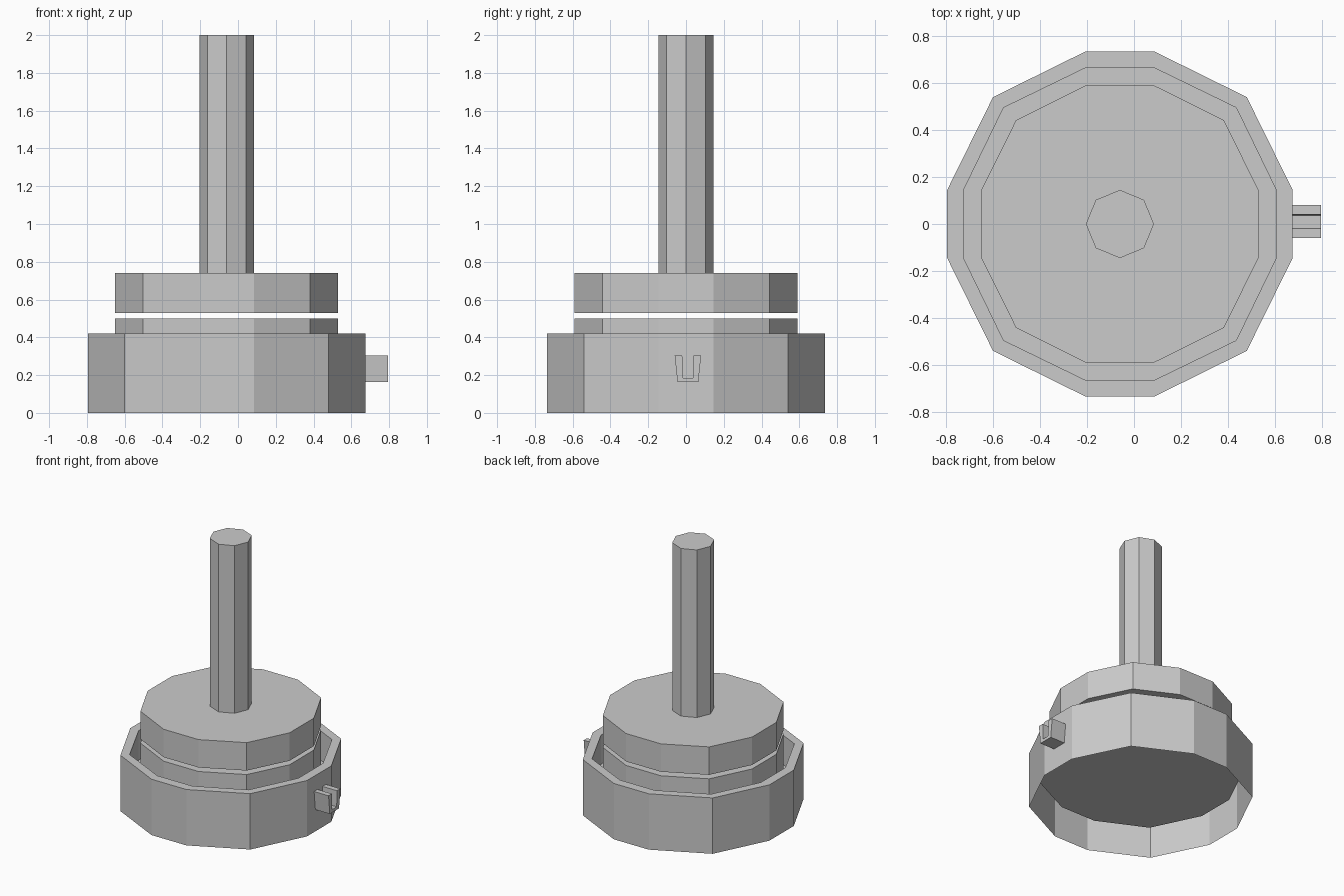
import bpy
import bmesh
import math

cube = bpy.data.objects.get("Cube")
if cube:
    bpy.data.objects.remove(cube, do_unlink=True)

AXIS_X = -0.06      # centre line of the round parts
FLAT = 0.145        # half width of the four axis-aligned sides

grey = bpy.data.materials.new("plain grey")
grey.use_nodes = True
grey.diffuse_color = (0.6, 0.6, 0.6, 1)
grey.node_tree.nodes["Principled BSDF"].inputs["Base Color"].default_value = (0.6, 0.6, 0.6, 1)


def twelve_sided(reach, corner):
    """Outline with four flat sides and a diagonal corner between each pair."""
    quarter = [(reach, FLAT), (corner, corner), (FLAT, reach)]
    points = []
    for turn in range(4):
        c, s = round(math.cos(turn * math.pi / 2)), round(math.sin(turn * math.pi / 2))
        points += [(AXIS_X + x * c - y * s, x * s + y * c) for x, y in quarter]
    return points


def octagon(radius):
    angles = [i * math.pi / 4 for i in range(8)]
    return [(AXIS_X + radius * math.cos(a), radius * math.sin(a)) for a in angles]


def loft(name, rings, cap_start=True, cap_end=True):
    """Skin a list of rings of 3D points."""
    bm = bmesh.new()
    loops = [[bm.verts.new(p) for p in ring] for ring in rings]
    n = len(loops[0])
    for low, high in zip(loops, loops[1:]):
        for i in range(n):
            j = (i + 1) % n
            bm.faces.new((low[i], low[j], high[j], high[i]))
    if cap_start:
        bm.faces.new(loops[0][::-1])
    if cap_end:
        bm.faces.new(loops[-1])
    mesh = bpy.data.meshes.new(name)
    bm.to_mesh(mesh)
    bm.free()
    mesh.materials.append(grey)
    obj = bpy.data.objects.new(name, mesh)
    bpy.context.collection.objects.link(obj)
    return obj


def at_height(outline, z):
    return [(x, y, z) for x, y in outline]


outer = twelve_sided(0.735, 0.54)
inner = twelve_sided(0.665, 0.495)
disc = twelve_sided(0.59, 0.442)
rod = octagon(0.145)

# Tray: outer wall, rim, inner wall and raised floor, open underneath
FLOOR, RIM = 0.2, 0.42
loft("tray", [at_height(outer, 0), at_height(outer, RIM),
              at_height(inner, RIM), at_height(inner, FLOOR)], cap_start=False)

# Two stacked discs with a narrow gap, and the rod on top
loft("lower_disc", [at_height(disc, FLOOR), at_height(disc, 0.5)])
loft("upper_disc", [at_height(disc, 0.53), at_height(disc, 0.74)])
loft("rod", [at_height(rod, 0.74), at_height(rod, 2)])

# U-shaped bracket on the side of the tray
half = [(0.055, 0.163), (0.07, 0.305), (0.03, 0.305), (0.027, 0.185)]
profile = half + [(-y, z) for y, z in reversed(half)]
loft("side_bracket", [[(x, y + 0.01, z) for y, z in profile] for x in (0.67, 0.795)])
